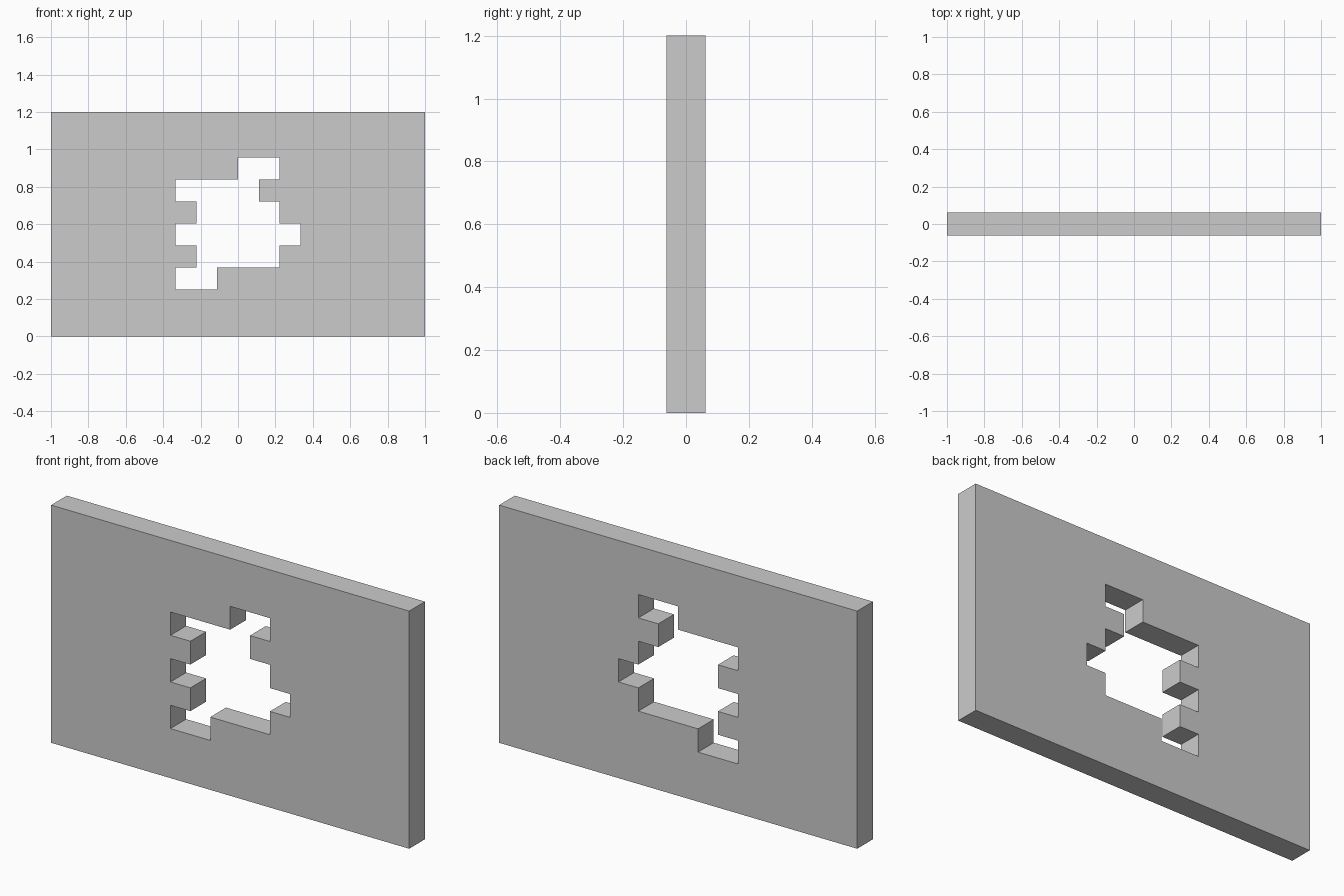
import bpy, bmesh
from mathutils import Vector

if "Cube" in bpy.data.objects:
    bpy.data.objects.remove(bpy.data.objects["Cube"])

HALF_T = 0.0625          # half wall thickness
COL = 1 / 9              # half-brick width
ROW, Z0 = 0.1177, 0.25   # course height, bottom of the hole

# Opening per brick course, bottom to top: left and right edge in half bricks
courses = [(-3, -1), (-2, 2), (-3, 3), (-2, 2), (-3, 1), (0, 2)]

# Stepped outline of the opening: up the right side, down the left side
right, left = [], []
for i, (a, b) in enumerate(courses):
    for z in (Z0 + i * ROW, Z0 + (i + 1) * ROW):
        right.append((b * COL, z))
        left.append((a * COL, z))
hole = right + left[::-1]
# Drop repeated points where neighbouring courses line up
hole = [p for i, p in enumerate(hole) if p != hole[i - 1]]
outer = [(-1, 0), (1, 0), (1, 1.2), (-1, 1.2)]

# Wall front face with the opening, thickened to a slab
bm = bmesh.new()
edges = []
for loop in (outer, hole):
    vs = [bm.verts.new((x, -HALF_T, z)) for x, z in loop]
    edges += [bm.edges.new((vs[i - 1], vs[i])) for i in range(len(vs))]
bmesh.ops.triangle_fill(bm, edges=edges, use_beauty=True, normal=Vector((0, -1, 0)))
ext = bmesh.ops.extrude_face_region(bm, geom=bm.faces[:], use_keep_orig=True)
moved = [g for g in ext["geom"] if isinstance(g, bmesh.types.BMVert)]
bmesh.ops.translate(bm, verts=moved, vec=(0, 2 * HALF_T, 0))
bmesh.ops.recalc_face_normals(bm, faces=bm.faces[:])

mesh = bpy.data.meshes.new("broken_wall")
bm.to_mesh(mesh)
bm.free()
bpy.context.collection.objects.link(bpy.data.objects.new("broken_wall", mesh))
